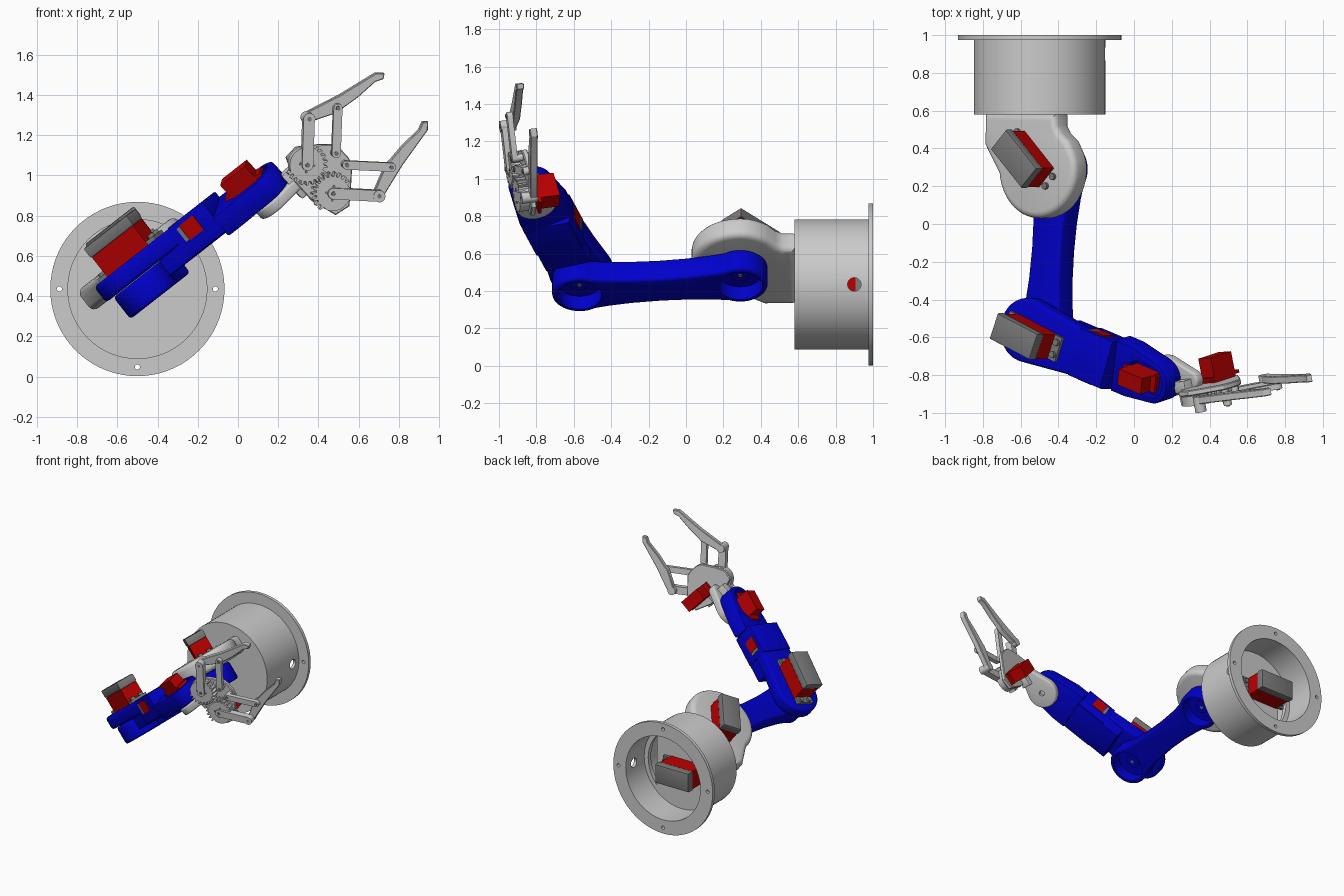
import bpy, bmesh
from math import sin, cos, pi, radians
from mathutils import Matrix, Vector as V
from mathutils.geometry import convex_hull_2d

if "Cube" in bpy.data.objects:
    bpy.data.objects.remove(bpy.data.objects["Cube"])


def material(name, rgb):
    m = bpy.data.materials.new(name)
    m.diffuse_color = (*rgb, 1)
    m.use_nodes = True
    m.node_tree.nodes["Principled BSDF"].inputs["Base Color"].default_value = m.diffuse_color
    return m


BLUE = material("blue", (0, 0, 0.6))
RED = material("red", (0.5, 0, 0))
DARK = material("dark_grey", (0.2, 0.2, 0.2))


def frame(o, x, y, z):
    m = Matrix((x, y, z)).transposed().to_4x4()
    m.translation = o
    return m


def turn(f, x, y, z, deg):
    return f @ Matrix.Translation((x, y, z)) @ Matrix.Rotation(radians(deg), 4, 'Z')


def arc(x, y, r, a0=0, a1=360, n=40):
    full = a1 - a0 == 360
    k = n if full else n + 1
    return [(x + r * cos(radians(a0 + (a1 - a0) * i / n)),
             y + r * sin(radians(a0 + (a1 - a0) * i / n))) for i in range(k)]


def rect(x0, x1, y0, y1):
    return [(x0, y0), (x1, y0), (x1, y1), (x0, y1)]


def hull(*groups):
    pts = [p for g in groups for p in g]
    return [pts[i] for i in convex_hull_2d([V(p) for p in pts])]


def finish(name, bm, f, mat=None):
    bmesh.ops.recalc_face_normals(bm, faces=bm.faces)
    me = bpy.data.meshes.new(name)
    bm.to_mesh(me)
    bm.free()
    ob = bpy.data.objects.new(name, me)
    bpy.context.collection.objects.link(ob)
    me.transform(f)
    if mat:
        me.materials.append(mat)
    me.shade_smooth()
    me.set_sharp_from_angle(angle=radians(32))
    return ob


def prism(name, pts, z0, z1, f, mat=None, bevel=0, seg=3):
    bm = bmesh.new()
    face = bm.faces.new([bm.verts.new((x, y, z0)) for x, y in pts])
    top = bmesh.ops.extrude_face_region(bm, geom=[face])
    bmesh.ops.translate(bm, vec=(0, 0, z1 - z0),
                        verts=[v for v in top['geom'] if isinstance(v, bmesh.types.BMVert)])
    if bevel:
        rim = [e for e in bm.edges if abs(e.verts[0].co.z - e.verts[1].co.z) < 1e-5]
        bmesh.ops.bevel(bm, geom=rim, offset=bevel, segments=seg, affect='EDGES', profile=0.5)
    return finish(name, bm, f, mat)


def cut(ob, *cutters):
    for c in cutters:
        m = ob.modifiers.new("cut", 'BOOLEAN')
        m.operation, m.object, m.solver = 'DIFFERENCE', c, 'EXACT'
    dg = bpy.context.evaluated_depsgraph_get()
    me = bpy.data.meshes.new_from_object(ob.evaluated_get(dg))
    ob.modifiers.clear()
    ob.data = me
    for c in cutters:
        bpy.data.objects.remove(c)
    me.shade_smooth()
    me.set_sharp_from_angle(angle=radians(32))


def servo(name, f, z0):
    """Large servo: red case, grey cap, grey ears with screws."""
    prism(name + "_case", rect(-.14, .14, -.07, .07), z0, z0 + .13, f, RED)
    prism(name + "_cap", rect(-.145, .145, -.073, .073), z0 + .13, z0 + .19, f, DARK, .008, 2)
    prism(name + "_ears", rect(-.19, .19, -.068, .068), z0 + .005, z0 + .028, f, DARK)
    for x in (-.168, .168):
        for y in (-.035, .035):
            prism(name + "_screw", arc(x, y, .018, n=16), z0 - .02, z0 + .045, f, DARK)


def small_servo(name, f, z0, z1, ear):
    prism(name + "_case", rect(-.082, .082, -.045, .045), z0, z1, f, RED)
    prism(name + "_ears", rect(-.115, .115, -.045, .045), ear, ear + .018, f, RED)


# Frames: base axis along y, tilted arm plane, forearm, rolled wrist
t = radians(38)
u, yv, n = V((cos(t), 0, sin(t))), V((0, 1, 0)), V((-sin(t), 0, cos(t)))
O = V((-.5, 0, .435))
BASE = frame(O, V((1, 0, 0)), V((0, 0, -1)), yv)
ARM = frame(O, u, yv, n)
FORE = turn(ARM, .03, -.57, 0, -18.5)
WRIST = FORE @ Matrix.Translation((0, 0, .04)) @ Matrix.Rotation(radians(13), 4, 'X')

# Base drum: turned profile with flange, open at the back
bm = bmesh.new()
prof = [(0, .605), (.325, .605), (.325, 1), (.433, 1), (.433, .975), (.348, .975), (.348, .58), (0, .58)]
vs = [bm.verts.new((r, 0, z)) for r, z in prof]
es = [bm.edges.new(p) for p in zip(vs, vs[1:])]
bmesh.ops.spin(bm, geom=vs + es, axis=(0, 0, 1), cent=(0, 0, 0), angle=2 * pi, steps=72)
bmesh.ops.remove_doubles(bm, verts=bm.verts, dist=1e-4)
drum = finish("base_drum", bm, BASE)
side = frame(V((-.5, .9, .435)), yv, V((0, 0, 1)), V((1, 0, 0)))
cut(drum, prism("hole", arc(0, 0, .036), .25, .45, side),
    *[prism("hole", arc(.388 * cos(a), .388 * sin(a), .013, n=16), .9, 1.1, BASE)
      for a in (0, pi / 2, pi, 3 * pi / 2)])
# Partition inside the drum with a crescent window on each side
wall = prism("drum_partition", arc(0, 0, .33, n=64), .735, .77, BASE)
cut(wall, *[prism("window", arc(0, 0, .29, a - 42, a + 42, 24), .6, .9, BASE) for a in (0, 180)])
servo("base_servo", turn(BASE, -.05, 0, 0, 180), .775)

# Shoulder housing: rounded plate on the front of the drum
shape = ([(.24, .585), (-.24, .585), (-.245, .42)] + arc(.11, .29, .26, 185, 370, 36)
         + [(.35, .38), (.315, .44), (.265, .48), (.24, .52)])
prism("shoulder_housing", shape, .045, .175, ARM, None, .035, 4)
servo("shoulder_servo", turn(ARM, .085, .345, 0, -45), .145)

# Upper arm: waisted bar with a round pocket at each joint
UP = turn(ARM, .11, .29, 0, -95.5)
L = .863
mid = [(.15, .115), (.28, .102), (.43, .097), (.59, .102), (.72, .115)]
shape = (arc(0, 0, .147, 60, 300, 30) + [(x, -y) for x, y in mid]
         + arc(L, 0, .147, 240, 480, 30) + mid[::-1])
upper = prism("upper_arm", shape, -.097, .04, UP, BLUE, .018)
cut(upper, *[prism("pocket", arc(x, 0, .118), -.2, -.01, UP) for x in (0, L)])
for x in (0, L):
    prism("servo_horn", arc(x, 0, .05, n=24), -.025, .01, UP, BLUE)
    prism("horn_screw", arc(x, 0, .012, n=16), -.03, .01, UP, DARK)

# Forearm: elbow flange, long box, roll servo through its side
prism("elbow_flange", hull(arc(-.025, 0, .17), rect(.2, .34, -.13, .13)), .042, .14, FORE, BLUE, .02)
prism("forearm_box", rect(.19, .56, -.125, .125), -.05, .135, FORE, BLUE, .012, 2)
prism("forearm_cover", rect(.33, .56, -.132, .132), -.045, .145, FORE, BLUE, .008, 2)
servo("elbow_servo", turn(FORE, .05, -.01, 0, -4), .132)
prism("roll_servo", rect(.39, .48, -.138, .138), .03, .12, FORE, RED)
prism("roll_servo_ear", rect(.368, .388, -.137, .137), .035, .115, FORE, DARK)

# Wrist: tapered bracket ending in a round joint
C = .815
wrist = prism("wrist_bracket", hull(rect(.555, .65, -.14, .15), arc(C, 0, .118)),
              -.085, .04, WRIST, BLUE, .012, 2)
cut(wrist, prism("pocket", hull(arc(C, 0, .088), arc(C - .08, 0, .088)), -.02, .2, WRIST))
small_servo("wrist_servo", turn(WRIST, .75, 0, 0, 0), -.03, .125, .035)

# Gripper frame: h forward, w across the gears, g towards the front
w = (WRIST.to_3x3() @ V((0, 0, 1))).normalized()
h = V((.718, .05, .691))
h = (h - h.dot(w) * w).normalized()
g = h.cross(w)
GRIP = frame(V((.402, -.893, .985)), h, w, g)
LINK = frame(WRIST @ V((C, 0, 0)), h, -g, w)

# Wrist link: teardrop plate with a block holding the gripper
link = prism("wrist_link", hull(arc(0, 0, .112), arc(.17, -.03, .05)), -.145, -.087, LINK, None, .012)
cut(link, prism("hole", arc(0, 0, .02, n=20), -.3, -.12, LINK))
prism("gripper_mount", rect(.1, .18, -.085, -.02), -.19, -.03, LINK, None, .008, 2)

# Gripper base plate and its servo
plate = [(-.1, -.07), (-.06, -.2), (.02, -.215), (.08, -.16), (.17, -.07), (.18, -.03),
         (.18, .03), (.17, .07), (.08, .15), (.02, .19), (-.05, .185), (-.1, .06)]
prism("gripper_plate", plate, -.05, -.02, GRIP, None, .005, 1)
small_servo("gripper_servo", turn(GRIP, 0, -.09, 0, 90), -.185, -.04, -.08)
prism("gear_screw", arc(0, -.098, .016, n=20), .03, .045, GRIP, RED)


def bar(name, a, b, r, z0, z1, f):
    """Round-ended bar with a pin at each end."""
    prism(name, hull(arc(*a, r, n=24), arc(*b, r, n=24)), z0, z1, f)
    for p in (a, b):
        prism(name + "_pin", arc(*p, .011, n=16), z0 - .03, z1 + .006, f, DARK)


# Geared fingers, mirrored across the gripper centre line
claw = [(.148, .245), (.14, .265), (.148, .285), (.175, .29), (.357, .238), (.562, .196),
        (.592, .165), (.57, .148), (.53, .166), (.416, .168), (.32, .18), (.296, .178)]
for s, tag in ((1, "upper"), (-1, "lower")):
    F = GRIP
    N = 22
    # teeth only on the meshing half, plain rim elsewhere
    gear = []
    for i in range(N):
        for k, r in ((-.32, .084), (-.14, .104), (.14, .104), (.32, .084)):
            a = 2 * pi * (i + k + (.5 if s < 0 else 0)) / N
            r = r if -s * sin(a) > -.35 else .088
            gear.append((r * cos(a), s * .098 + r * sin(a)))
    prism(tag + "_gear", gear, -.018, .035, F)
    for i in range(4):
        a = i * pi / 2 + .7
        prism(tag + "_gear_rivet", arc(.035 * cos(a), s * .098 + .035 * sin(a), .007, n=12), .02, .039, F, DARK)
    bar(tag + "_gear_arm", (0, s * .098), (.16, s * .265), .028, .005, .05, F)
    bar(tag + "_parallel_link", (.145, s * .04), (.303, s * .203), .022, .01, .04, F)
    prism(tag + "_pivot_post", arc(.145, s * .04, .02, n=20), -.05, .02, F)
    prism(tag + "_claw", [(x, s * y) for x, y in claw], -.03, .01, F, None, .004, 1)
    prism(tag + "_joint_boss", arc(.16, s * .265, .03, n=24), -.03, .055, F)
